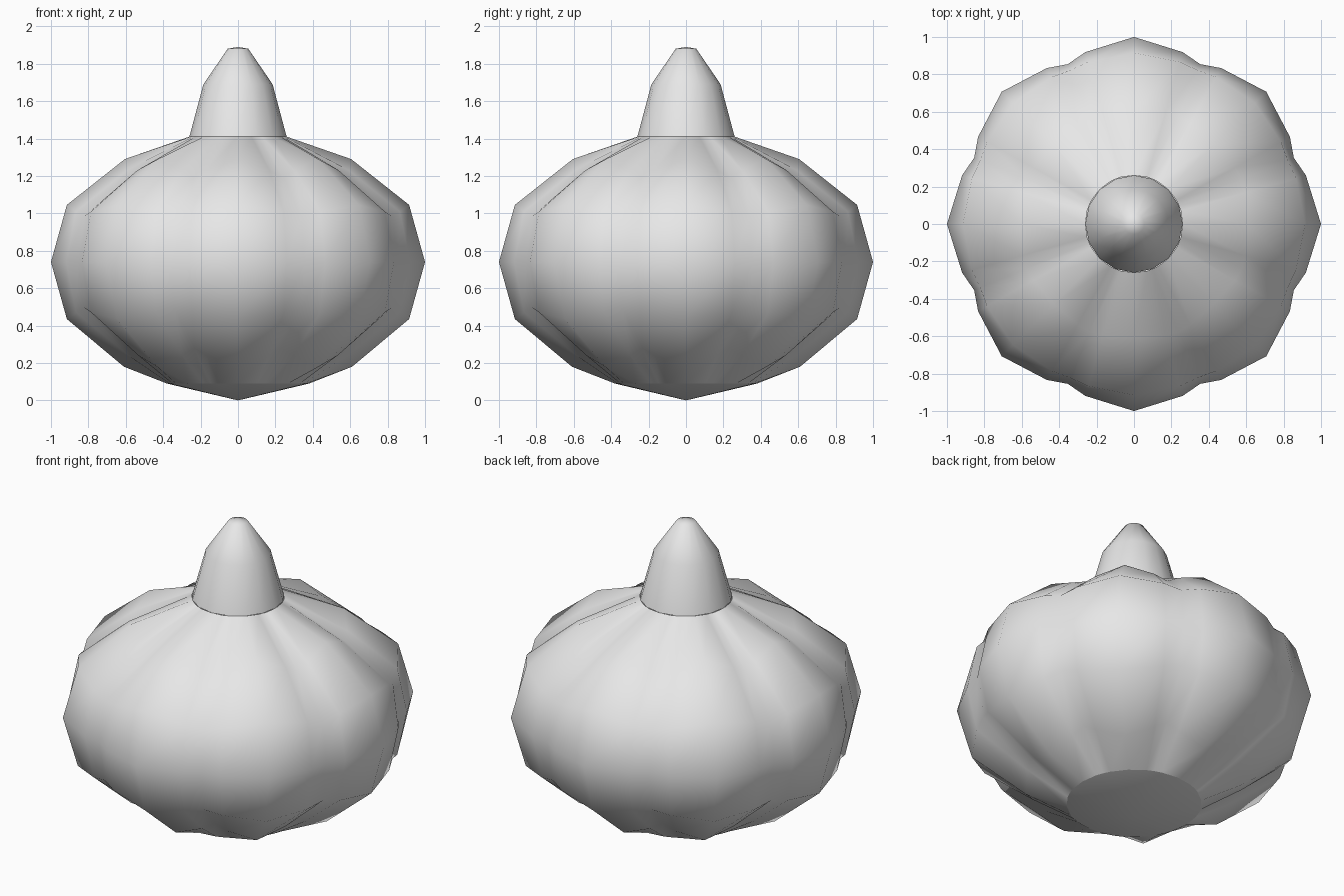
import bpy
import bmesh
from math import sin, cos, radians

if "Cube" in bpy.data.objects:
    bpy.data.objects.remove(bpy.data.objects["Cube"])

# One plain colour for the whole model
grey = bpy.data.materials.new("light grey")
grey.use_nodes = True
colour = (0.8, 0.8, 0.8, 1)
grey.diffuse_color = colour
grey.node_tree.nodes["Principled BSDF"].inputs["Base Color"].default_value = colour


def lathe(name, columns, rings, tip=None):
    """Join rings from low to high; a ring is radius, height, groove inset, groove drop."""
    bm = bmesh.new()
    loops = []
    for r, z, inset, drop in rings:
        loops.append([bm.verts.new(((r - inset * g) * cos(a), (r - inset * g) * sin(a), z - drop * g))
                      for a, g in columns])
    n = len(columns)
    for low, high in zip(loops, loops[1:]):
        for i in range(n):
            j = (i + 1) % n
            bm.faces.new((low[i], low[j], high[j], high[i]))
    if tip is not None:
        point = bm.verts.new((0, 0, tip))
        ring = loops[-1]
        for i in range(n):
            bm.faces.new((ring[i], ring[(i + 1) % n], point))
    if tip == 0:
        bmesh.ops.reverse_faces(bm, faces=bm.faces[:])
    for face in bm.faces:
        face.smooth = True
    mesh = bpy.data.meshes.new(name)
    bm.to_mesh(mesh)
    bm.free()
    mesh.materials.append(grey)
    obj = bpy.data.objects.new(name, mesh)
    bpy.context.collection.objects.link(obj)


# Eight lobes, each parted by a groove with two shoulders
lobed = [(radians(45 * k + a), g) for k in range(8)
         for a, g in ((0, 0), (15.8, 0.6), (22.5, 1), (29.2, 0.6))]
plain = [(radians(22.5 * k), 0) for k in range(16)]

# Bulb body
lathe("bulb", lobed, [
    (0.38, 0.09, 0, 0),
    (0.61, 0.18, 0, -0.1),
    (0.915, 0.435, 0.025, -0.06),
    (1.0, 0.74, 0.075, 0),
    (0.915, 1.045, 0.025, 0.06),
    (0.605, 1.29, -0.02, 0.1),
    (0.26, 1.41, 0, 0),
])

# Shallow pointed base
lathe("base_cap", lobed, [(0.38, 0.09, 0, 0)], tip=0)

# Tapered stem
lathe("stem", plain, [
    (0.26, 1.41, 0, 0),
    (0.185, 1.69, 0, 0),
    (0.055, 1.88, 0, 0),
], tip=1.89)
